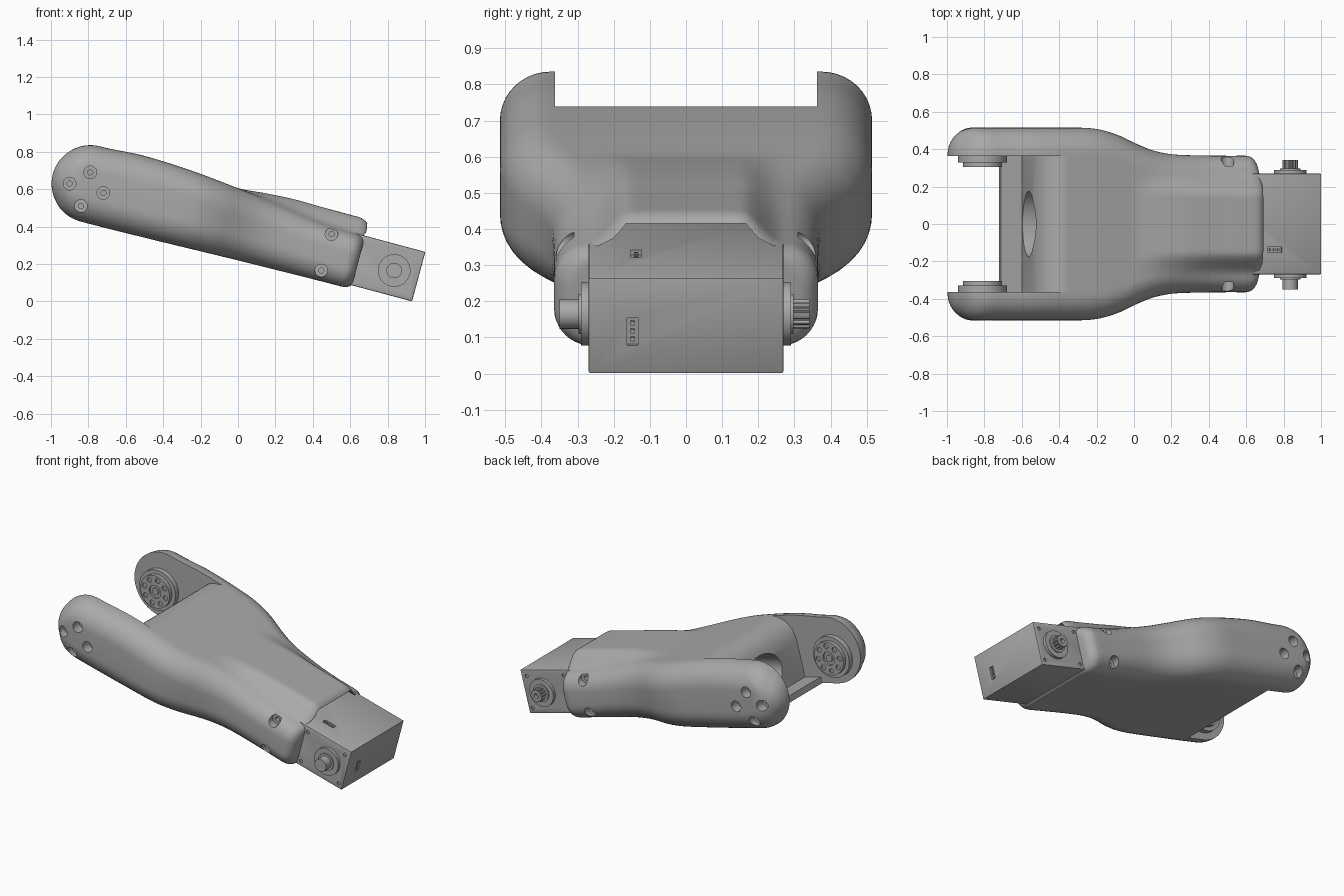
import bpy, bmesh, math
from mathutils import Matrix, Vector

if "Cube" in bpy.data.objects:
    bpy.data.objects.remove(bpy.data.objects["Cube"])

TILT = Matrix.Rotation(math.radians(15), 4, 'Y')
UNTILT = TILT.inverted()

grey = bpy.data.materials.new("plain grey")
grey.use_nodes = True
grey.diffuse_color = (0.4, 0.4, 0.4, 1)
grey.node_tree.nodes["Principled BSDF"].inputs["Base Color"].default_value = (0.4, 0.4, 0.4, 1)


def local(x, z):
    """Upright position -> position along and across the tilted limb."""
    p = UNTILT @ Vector((x, 0, z))
    return p.x, p.z


def make(name, bm):
    bmesh.ops.recalc_face_normals(bm, faces=bm.faces)
    me = bpy.data.meshes.new(name)
    bm.to_mesh(me)
    bm.free()
    ob = bpy.data.objects.new(name, me)
    bpy.context.collection.objects.link(ob)
    me.materials.append(grey)
    return ob


def box(name, lo, hi, bevel=0):
    bm = bmesh.new()
    bmesh.ops.create_cube(bm, size=1)
    lo, hi = Vector(lo), Vector(hi)
    for v in bm.verts:
        v.co = (lo + hi) / 2 + Vector(a * b for a, b in zip(v.co, hi - lo))
    if bevel:
        bmesh.ops.bevel(bm, geom=bm.edges[:], offset=bevel, segments=2, profile=0.5, affect='EDGES')
    return make(name, bm)


def prism(name, pts, a, b, axis='y'):
    """Extrude a 2D outline along y (points are u, w) or along u (points are y, w)."""
    bm = bmesh.new()
    put = (lambda p, t: (p[0], t, p[1])) if axis == 'y' else (lambda p, t: (t, p[0], p[1]))
    rows = [[bm.verts.new(put(p, t)) for p in pts] for t in (a, b)]
    n = len(pts)
    for i in range(n):
        j = (i + 1) % n
        bm.faces.new((rows[0][i], rows[0][j], rows[1][j], rows[1][i]))
    bm.faces.new(rows[0])
    bm.faces.new(rows[1])
    return make(name, bm)


def ring(c, ru, rw, n=40):
    return [(c[0] + ru * math.cos(math.tau * i / n), c[1] + rw * math.sin(math.tau * i / n)) for i in range(n)]


def disc(name, c, r, a, b, n=40):
    return prism(name, ring(c, r, r, n), a, b)


def cut(ob, cutters):
    bpy.context.view_layer.objects.active = ob
    for c in cutters:
        m = ob.modifiers.new("cut", 'BOOLEAN')
        m.operation, m.solver, m.object = 'DIFFERENCE', 'EXACT', c
        c.hide_render = True
        bpy.ops.object.modifier_apply(modifier=m.name)
        bpy.data.objects.remove(c)


def curve(keys, u):
    """Smooth interpolation through key points."""
    if u <= keys[0][0]:
        return keys[0][1]
    if u >= keys[-1][0]:
        return keys[-1][1]
    i = max(k for k in range(len(keys) - 1) if keys[k][0] <= u)
    slope = lambda k: 0 if k in (0, len(keys) - 1) else (keys[k+1][1] - keys[k-1][1]) / (keys[k+1][0] - keys[k-1][0])
    (a, p), (b, q) = keys[i], keys[i + 1]
    h, t = b - a, (u - a) / (b - a)
    return (p * (1 + 2*t) * (1-t)**2 + q * t*t * (3 - 2*t)
            + h * slope(i) * t * (1-t)**2 + h * slope(i + 1) * t*t * (t-1))


# Limb shell: rounded sections lofted along its length
WIDTH = [(-.44, .515), (-.32, .506), (-.21, .475), (-.11, .43), (0, .39), (.13, .37), (.57, .365)]
TOP = [(-.925, .61), (-.69, .622), (-.42, .611), (-.16, .585), (.1, .555), (.3, .525), (.57, .51)]
BOTTOM = [(-.925, .195), (-.57, .2), (0, .213), (.57, .22)]
HUMP = [(-.18, 0), (0, .03), (.25, .073), (.57, .093)]
CORNER = [(-.4, .14), (.1, .13), (.57, .1)]
TIP, RAD, END, ROUND = -.925, .2075, .567, .06


def section(u):
    hw, lo, hi = curve(WIDTH, u), curve(BOTTOM, u), curve(TOP, u)
    r, hump = curve(CORNER, u), curve(HUMP, u)
    if u < TIP:
        half = math.sqrt(max(RAD**2 - (TIP - u)**2, 0))
        lo, hi = .4025 - half, .4025 + half
        d = u - TIP + RAD
        if d < r:
            hw -= r - math.sqrt(r*r - (r - d)**2)
    e = END - u
    if e < ROUND:
        inset = ROUND - math.sqrt(max(ROUND**2 - (ROUND - e)**2, 0))
        hw, lo, hi, hump = hw - inset, lo + inset * .5, hi - inset * .4, hump - inset * .3
    r = min(r, (hi - lo) * .49)
    pts = [((hw - r) * i / 6, lo) for i in range(6)]
    for base, cz in ((-90, lo + r), (0, hi - r)):
        for i in range(11):
            a = math.radians(base + 9 * i)
            pts.append((hw - r + r * math.cos(a), cz + r * math.sin(a)))
    pts += [((hw - r) * (1 - i / 16), hi) for i in range(1, 17)]
    out = []
    for y, w in pts:
        if w > (lo + hi) / 2:
            t = min(max((.28 - y) / .13, 0), 1)
            w += hump * t * t * (3 - 2*t)
        out.append((y, w))
    return out + [(-y, w) for y, w in out[-2:0:-1]]


us = [TIP - RAD * math.cos(math.radians(a)) for a in range(3, 90, 5)]
us += [TIP + (END - ROUND - TIP) * i / 50 for i in range(51)]
us += [END - ROUND + ROUND * math.sin(math.radians(a)) for a in range(15, 91, 15)]
bm = bmesh.new()
rows = [[bm.verts.new((u, y, w)) for y, w in section(u)] for u in us]
for p, q in zip(rows, rows[1:]):
    for i in range(len(p)):
        j = (i + 1) % len(p)
        bm.faces.new((p[i], p[j], q[j], q[i]))
bm.faces.new(rows[0])
bm.faces.new(rows[-1])
shell = make("limb_shell", bm)

# Fork gap with its thin shelf, the cable passage and the tunnel over the motor
gap = [(-1.3, .05), (-.8, .05), (-.8, .235), (-.684, .235), (-.684, .47), (-.668, .535),
       (-.63, .585), (-.58, .61), (-.5, .63), (-.45, .8), (-1.3, .8)]
cutters = [prism("gap_cutter", gap, -.363, .363),
           prism("passage_cutter", ring((0, .375), .175, .125), -.75, .1, 'u'),
           prism("tunnel_cutter", [(-.27, .5), (.27, .5), (.2, .54), (.165, .58), (-.165, .58), (-.2, .54)], .05, .7, 'u')]

# Counterbored screw holes on both sides
ARM = [(-.9, .63), (-.79, .69), (-.72, .58), (-.84, .51)]
SIDE = [(.5, .36), (.445, .165)]
for s in (-1, 1):
    for spots, depth in ((ARM, .45), (SIDE, .31)):
        for x, z in spots:
            cutters.append(disc("bore_cutter", local(x, z), .034, s * depth, s * .6, 24))
            cutters.append(disc("pilot_cutter", local(x, z), .014, s * (depth - .04), s * (depth + .01), 16))
cut(shell, cutters)
parts = [shell]

# Round drive plates inside the fork
hub = local(-.81, .6)
for s, side in ((-1, "right"), (1, "left")):
    plate = disc(side + "_drive_plate", hub, .13, s * .37, s * .33, 48)
    face = disc(side + "_drive_face", hub, .105, s * .335, s * .305, 48)
    holes = [disc("hole_cutter", p, .016, s * .315, s * .29, 16) for p in ring(hub, .078, .078, 8)]
    holes.append(disc("hole_cutter", hub, .042, s * .318, s * .29, 32))
    cut(face, holes)
    parts += [plate, face, disc(side + "_drive_screw", hub, .022, s * .33, s * .307, 24)]

# Motor box with sockets in its end and top
motor = box("motor_box", (.2, -.27, .241), (.899, .27, .515), .006)
cut(motor, [box("end_socket_cutter", (.885, -.163, .322), (.95, -.133, .4)),
            box("top_socket_cutter", (.60, -.153, .5), (.68, -.123, .55))]
    + [disc("screw_cutter", local(x, z), .011, s * .262, s * .3, 16)
       for s in (-1, 1) for x, z in ((.69, .31), (.64, .11), (.955, .235), (.91, .04))])
parts.append(motor)
for i in (-1, 0, 1):
    parts.append(box("end_pin", (.88, -.154, .355 + .023 * i), (.897, -.142, .367 + .023 * i)))
    parts.append(box("top_pin", (.635 + .023 * i, -.144, .495), (.645 + .023 * i, -.132, .513)))

# Motor shafts: plain on the right, splined on the left
axis = local(.835, .165)
for s, side in ((-1, "right"), (1, "left")):
    parts.append(disc(side + "_shaft_boss", axis, .087, s * .26, s * .29, 48))
    parts.append(disc(side + "_shaft_collar", axis, .055, s * .28, s * .297, 40))
parts.append(disc("right_shaft", axis, .041, -.28, -.35, 32))
teeth = [(axis[0] + r * math.cos(a), axis[1] + r * math.sin(a)) for i in range(48)
         for r, a in [(.041 if i % 4 < 2 else .035, math.tau * i / 48)]]
spline = prism("left_spline", teeth, .28, .342)
cut(spline, [disc("hole_cutter", axis, .016, .32, .4, 16)])
parts.append(spline)

# Tilt everything into its resting pose and shade
bpy.ops.object.select_all(action='DESELECT')
for ob in parts:
    ob.data.transform(TILT)
    ob.select_set(True)
bpy.context.view_layer.objects.active = shell
bpy.ops.object.shade_smooth_by_angle(angle=math.radians(30))
